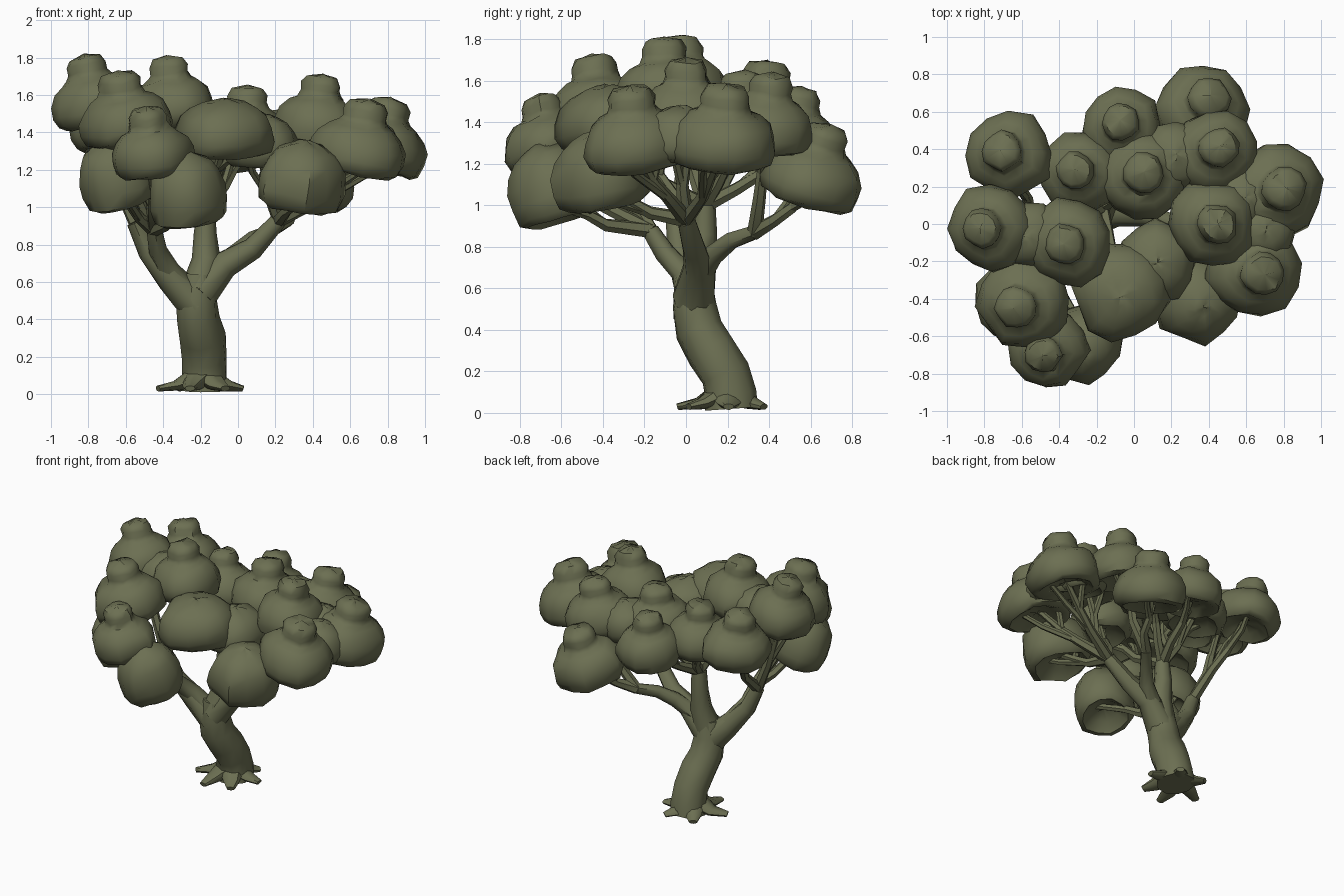
import bpy, bmesh, math, random
from mathutils import Vector

if "Cube" in bpy.data.objects:
    bpy.data.objects.remove(bpy.data.objects["Cube"])

random.seed(4)
olive = bpy.data.materials.new("olive")
olive.diffuse_color = (0.15, 0.16, 0.085, 1)
olive.use_nodes = True
olive.node_tree.nodes["Principled BSDF"].inputs["Base Color"].default_value = olive.diffuse_color


def finish(bm, name, angle=50):
    bmesh.ops.recalc_face_normals(bm, faces=bm.faces[:])
    me = bpy.data.meshes.new(name)
    bm.to_mesh(me)
    bm.free()
    me.materials.append(olive)
    me.shade_smooth()
    me.set_sharp_from_angle(angle=math.radians(angle))
    ob = bpy.data.objects.new(name, me)
    bpy.context.collection.objects.link(ob)
    return ob


def skin(bm, rings):
    """Bridge equal rings of vertices and cap both ends."""
    n = len(rings[0])
    for a, b in zip(rings, rings[1:]):
        for i in range(n):
            j = (i + 1) % n
            bm.faces.new((a[i], a[j], b[j], b[i]))
    bm.faces.new(rings[0])
    bm.faces.new(rings[-1])


def tube(bm, path, sides=8, rough=0.06, flat=1.0):
    """Tapered tube through (x, y, z, radius) points."""
    pts = [Vector(p[:3]) for p in path]
    u, rings = None, []
    for k, p in enumerate(pts):
        t = (pts[min(k + 1, len(pts) - 1)] - pts[max(k - 1, 0)]).normalized()
        u = t.orthogonal() if u is None else u - t * u.dot(t)
        u.normalize()
        v = t.cross(u)
        ring = []
        for i in range(sides):
            a = math.tau * i / sides
            r = path[k][3] * random.uniform(1 - rough, 1 + rough)
            d = (u * math.cos(a) + v * math.sin(a)) * r
            d.z *= flat
            ring.append(bm.verts.new(p + d))
        rings.append(ring)
    skin(bm, rings)


# Trunk, leaning forward as it rises
bm = bmesh.new()
tube(bm, [(-.18, .225, .02, .13), (-.18, .22, .09, .125), (-.175, .19, .19, .12),
          (-.19, .125, .3, .122), (-.215, .065, .4, .116), (-.22, .04, .52, .108),
          (-.21, .04, .64, .085)], 10)
finish(bm, "trunk")

# Flat spreading roots
bm = bmesh.new()
for k in range(6):
    a = math.tau * k / 6 + .12
    c, s = math.cos(a), math.sin(a)
    far = random.uniform(.21, .25)
    b = a + random.uniform(-.15, .15)
    tube(bm, [(-.19 + c * .06, .19 + s * .06, .08, .075),
              (-.19 + c * .14, .19 + s * .14, .045, .052),
              (-.19 + math.cos(b) * far, .19 + math.sin(b) * far, .03, .028)], 8, .1, .55)
finish(bm, "roots")

# Main limbs; the last point of each is the hub for its branches
limbs = [
    [(-.22, .04, .48, .1), (-.36, .01, .62, .075), (-.48, -.03, .76, .058), (-.55, -.05, .92, .045)],
    [(-.24, .05, .52, .08), (-.37, .0, .66, .062), (-.43, -.1, .77, .05), (-.45, -.17, .88, .042)],
    [(-.21, .04, .55, .1), (-.17, .07, .72, .075), (-.175, .09, .86, .06), (-.17, .09, 1.0, .05)],
    [(-.2, .04, .54, .1), (-.07, .06, .69, .075), (.08, .04, .78, .058), (.22, .0, .93, .045)],
    [(-.12, .06, .66, .065), (.0, .13, .76, .05), (.08, .22, .83, .043), (.17, .33, .87, .036)],
]
bm = bmesh.new()
for path in limbs:
    tube(bm, path)
finish(bm, "main_limbs")

twigs = bmesh.new()
under = [(.02, .15), (.45, .11), (.75, .01), (.92, .06), (1, .2), (.98, .36), (.87, .51), (.68, .62)]
knob_top = [(.51, .68), (.45, .76), (.46, .86), (.36, .96), (.02, 1)]
dome_top = [(.42, .69), (.2, .73), (.02, .74)]


def clump(x, y, top, R, H, limb, knob):
    """Foliage cap tipped outward from the middle of the tree, more so when low."""
    tilt = .45 if top < 1.45 else .28
    axis = Vector((x * tilt, y * tilt, 1)).normalized()
    rot = axis.to_track_quat('Z', 'Y').to_matrix()
    centre = Vector((x, y, top - (.67 if knob else .41) * H))
    bm = bmesh.new()
    rings = []
    sides = 12
    lump = [random.uniform(.93, 1.06) for _ in range(sides)]
    for r, z in under + (knob_top if knob else dome_top):
        ring = []
        for i in range(sides):
            a = math.tau * i / sides
            rr = r * R * lump[i] * random.uniform(.97, 1.03)
            loc = Vector((rr * math.cos(a), rr * math.sin(a),
                          (z - .33) * H + random.uniform(-.008, .008)))
            ring.append(bm.verts.new(centre + rot @ loc))
        rings.append(ring)
    skin(bm, rings)
    finish(bm, "foliage_clump")
    if limb is None:
        return

    # Branch from the limb hub, forking into twigs under the clump
    hub = Vector(limbs[limb][-1][:3])
    tip = centre - axis * .1 * H
    mid = hub.lerp(tip, .42) + Vector((random.uniform(-.03, .03), random.uniform(-.03, .03), -.04))
    fork = hub.lerp(tip, .65) + Vector((0, 0, -.03))
    tube(twigs, [(*hub, .038), (*mid, .031), (*fork, .027), (*tip, .02)], 6)
    turn = random.uniform(0, math.tau)
    for k in range(2):
        a = turn + math.pi * k
        end = tip + rot @ Vector((math.cos(a) * R * .5, math.sin(a) * R * .5, 0))
        start = mid if k == 0 else fork
        bend = start.lerp(end, .55) + Vector((math.cos(a), math.sin(a), 0)) * .025
        tube(twigs, [(*start, .024), (*bend, .021), (*end, .016)], 6)


# Knobbed caps: x, y, top z, radius, limb
for x, y, top, R, limb in [
        (-.67, .37, 1.7, .235, 0), (-.3, .27, 1.62, .22, 2), (-.07, .52, 1.57, .22, 2),
        (.05, .26, 1.65, .24, 2), (.37, .62, 1.4, .25, 4), (.43, .39, 1.64, .23, 4),
        (.76, .18, 1.59, .26, 3), (.42, 0, 1.71, .235, 3), (.65, -.25, 1.58, .26, 3),
        (-.35, -.1, 1.81, .235, 2), (-.77, -.02, 1.82, .235, 0), (-.6, -.42, 1.73, .245, 1),
        (-.46, -.66, 1.54, .215, 1)]:
    clump(x, y, top, R, R * .8 + .195, limb, True)

# Plain domes without a knob: x, y, top z, radius, height, limb
for row in [(-.07, -.37, 1.58, .26, .42, 2), (.12, -.2, 1.5, .22, .38, 3),
            (.34, -.41, 1.36, .235, .5, 3), (-.27, -.65, 1.3, .21, .52, 1),
            (-.65, -.42, 1.37, .21, .5, 1)]:
    clump(*row, False)

# Small fillers joining neighbouring caps: x, y, top z
for x, y, top in [(.22, .36, 1.52), (-.56, -.06, 1.66), (.68, -.03, 1.48), (.58, .14, 1.5)]:
    clump(x, y, top, .185, .34, None, False)
finish(twigs, "branches")
